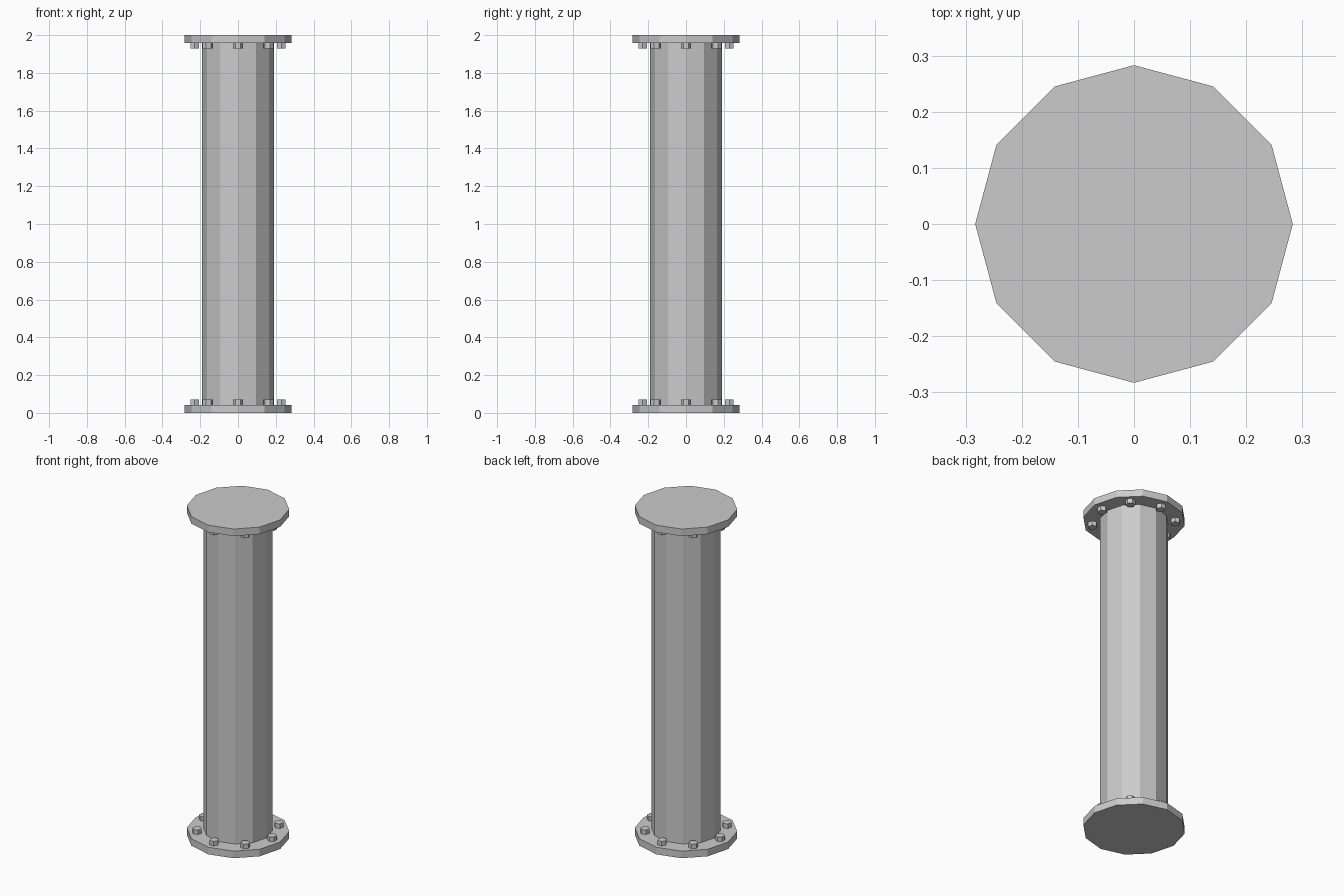
import bpy
from math import cos, sin, pi

if "Cube" in bpy.data.objects:
    bpy.data.objects.remove(bpy.data.objects["Cube"])

PIPE_R, FLANGE_R, FLANGE_T = 0.19, 0.283, 0.043
BOLT_RING, BOLT_R, BOLT_H = 0.229, 0.027, 0.027
HEIGHT = 2.0


def prism(name, sides, radius, z0, z1, x=0, y=0, turn=0):
    """Flat-faced upright prism with a vertex pointing along angle turn."""
    n = range(sides)
    ring = [(radius * cos(turn + 2 * pi * i / sides),
             radius * sin(turn + 2 * pi * i / sides)) for i in n]
    verts = [(a, b, z) for z in (z0, z1) for a, b in ring]
    faces = [(i, (i + 1) % sides, sides + (i + 1) % sides, sides + i) for i in n]
    faces += [tuple(reversed(n)), tuple(range(sides, 2 * sides))]
    mesh = bpy.data.meshes.new(name)
    mesh.from_pydata(verts, [], faces)
    obj = bpy.data.objects.new(name, mesh)
    obj.location = (x, y, 0)
    bpy.context.collection.objects.link(obj)
    return obj


# pipe body
prism("pipe", 12, PIPE_R, FLANGE_T, HEIGHT - FLANGE_T)

# end flanges
prism("bottom_flange", 12, FLANGE_R, 0, FLANGE_T)
prism("top_flange", 12, FLANGE_R, HEIGHT - FLANGE_T, HEIGHT)

# hex bolts on the inner face of each flange
for i in range(8):
    a = i * pi / 4
    x, y = BOLT_RING * cos(a), BOLT_RING * sin(a)
    prism(f"bottom_bolt_{i + 1}", 6, BOLT_R, FLANGE_T, FLANGE_T + BOLT_H, x, y, a + pi / 2)
    prism(f"top_bolt_{i + 1}", 6, BOLT_R, HEIGHT - FLANGE_T - BOLT_H, HEIGHT - FLANGE_T, x, y, a + pi / 2)
